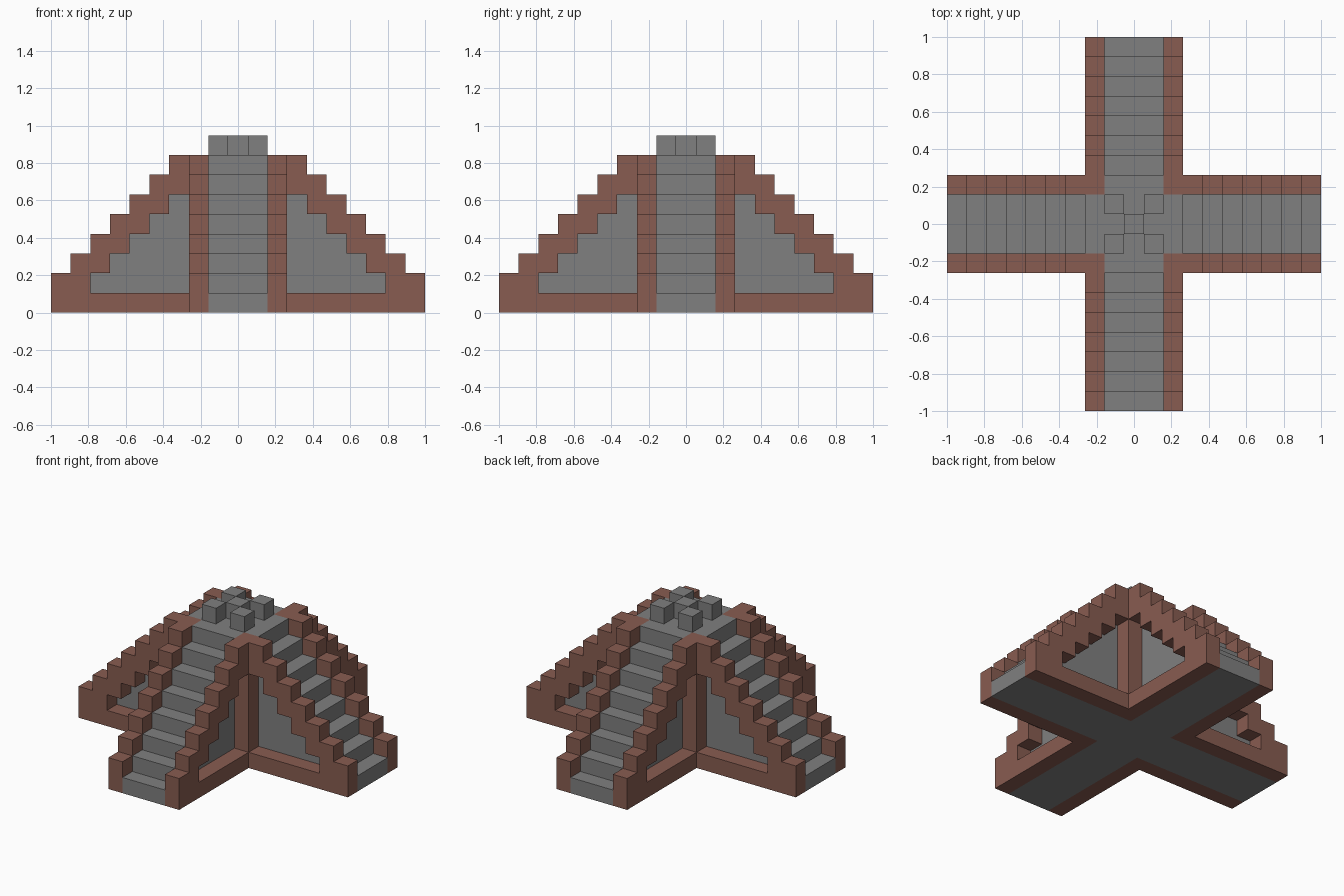
import bpy, bmesh
from math import pi
from mathutils import Matrix, Vector

if "Cube" in bpy.data.objects:
    bpy.data.objects.remove(bpy.data.objects["Cube"], do_unlink=True)

U = 2 / 19            # edge of one block
STEPS = 7             # stairs on each arm
CORE, EDGE, END = 1.5, 2.5, 9.5   # half widths and arm length, in blocks


def material(name, colour):
    mat = bpy.data.materials.new(name)
    mat.use_nodes = True
    mat.diffuse_color = colour
    bsdf = next(n for n in mat.node_tree.nodes if n.type == 'BSDF_PRINCIPLED')
    bsdf.inputs["Base Color"].default_value = colour
    return mat


stone = material("grey_stone", (0.214, 0.214, 0.214, 1))
brick = material("brown_brick", (0.246, 0.107, 0.082, 1))


def extrude_profile(name, profile, y0, y1, mat, turn=0):
    """Extrude an (x, z) outline from y0 to y1, then turn it about z by quarters."""
    bm = bmesh.new()
    face = bm.faces.new([bm.verts.new((x, y0, z)) for x, z in profile])
    grown = bmesh.ops.extrude_face_region(bm, geom=[face])["geom"]
    moved = [v for v in grown if isinstance(v, bmesh.types.BMVert)]
    bmesh.ops.translate(bm, verts=moved, vec=Vector((0, y1 - y0, 0)))
    bmesh.ops.recalc_face_normals(bm, faces=bm.faces)
    bm.transform(Matrix.Rotation(turn * pi / 2, 4, 'Z') @ Matrix.Scale(U, 4))
    mesh = bpy.data.meshes.new(name)
    bm.to_mesh(mesh)
    bm.free()
    mesh.materials.append(mat)
    obj = bpy.data.objects.new(name, mesh)
    bpy.context.collection.objects.link(obj)
    return obj


def block(name, x0, x1, y0, y1, z0, z1, mat, turn=0):
    return extrude_profile(name, [(x0, z0), (x1, z0), (x1, z1), (x0, z1)],
                           y0, y1, mat, turn)


def staircase(x, z, count):
    """Points climbing inward from (x, z), one block at a time."""
    points = []
    for i in range(count):
        points += [(x - i, z + i), (x - i - 1, z + i)]
    return points


# Stair outline: seven treads up to the platform
top = STEPS + 1
stair_profile = ([(CORE, 0), (END, 0)] + staircase(END, 1, STEPS)
                 + [(EDGE, top), (CORE, top)])

# Side wall outline: stepped rim around a stepped recess
rim = [(EDGE, 0), (END, 0)] + staircase(END, 2, STEPS)
recess = staircase(END - 2, 2, STEPS - 2)
recess = [(END - 2, 1)] + recess
wall_profile = rim + [(EDGE, STEPS - 1)] + recess[-2::-1] + [(EDGE, 1)]

for turn, side in enumerate(("left", "back", "right", "front")):
    extrude_profile(side + "_stairs", stair_profile, -CORE, CORE, stone, turn)
    extrude_profile(side + "_wall_a", wall_profile, CORE, EDGE, brick, turn)
    extrude_profile(side + "_wall_b", wall_profile, -EDGE, -CORE, brick, turn)
    # Brick pillar where two arms meet
    block(side + "_corner_pillar", CORE, EDGE, CORE, EDGE, 0, top, brick, turn)
    # Corner block on the platform
    block(side + "_top_block", 0.5, CORE, 0.5, CORE, top, top + 1, stone, turn)

# Central core and the middle block on top
block("central_core", -CORE, CORE, -CORE, CORE, 0, top, stone)
block("middle_top_block", -0.5, 0.5, -0.5, 0.5, top, top + 1, stone)
